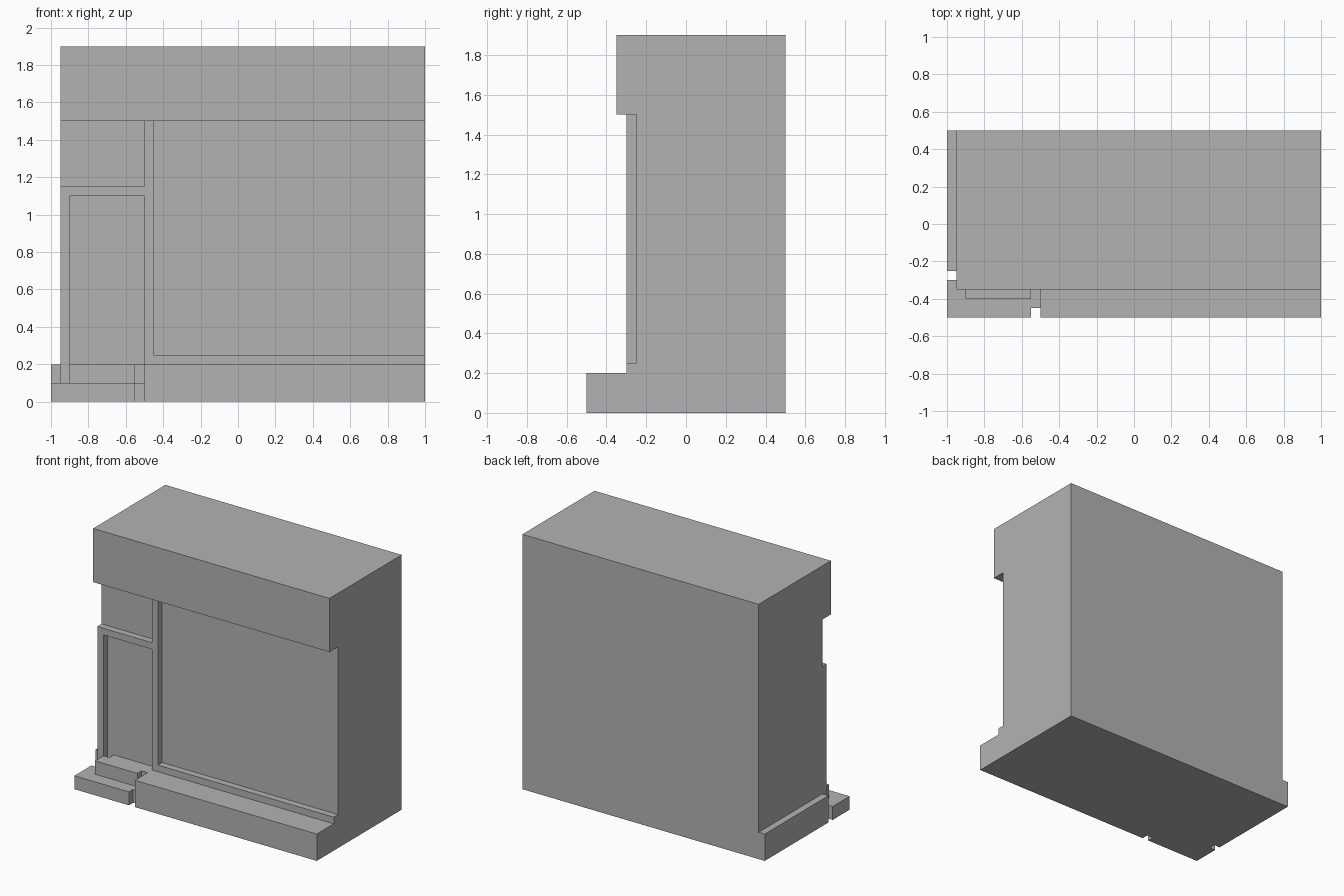
import bpy
import bmesh

default = bpy.data.objects.get("Cube")
if default:
    bpy.data.objects.remove(default, do_unlink=True)

GREY = (0.45, 0.45, 0.45, 1.0)
plaster = bpy.data.materials.new("plain grey")
plaster.use_nodes = True
plaster.diffuse_color = GREY
plaster.node_tree.nodes["Principled BSDF"].inputs["Base Color"].default_value = GREY

# How a 2D outline plus a depth maps to space, by extrusion axis
PLACE = {
    "x": lambda a, b, d: (d, a, b),
    "y": lambda a, b, d: (a, d, b),
    "z": lambda a, b, d: (a, b, d),
}


def prism(name, outline, axis, low, high):
    """Extrude a closed outline along one axis."""
    place = PLACE[axis]
    bm = bmesh.new()
    ends = [[bm.verts.new(place(a, b, d)) for a, b in outline] for d in (low, high)]
    for ring in ends:
        bm.faces.new(ring)
    count = len(outline)
    for i in range(count):
        j = (i + 1) % count
        bm.faces.new((ends[0][i], ends[0][j], ends[1][j], ends[1][i]))
    bmesh.ops.recalc_face_normals(bm, faces=bm.faces)
    mesh = bpy.data.meshes.new(name)
    bm.to_mesh(mesh)
    bm.free()
    mesh.materials.append(plaster)
    obj = bpy.data.objects.new(name, mesh)
    bpy.context.collection.objects.link(obj)
    return obj


def step(name, left, front, back_left, bottom, top):
    """Step slab with a small notch at the right front and left back corners."""
    n, right, back = 0.05, -0.5, -0.25
    outline = [(left, front), (right - n, front), (right - n, front + n),
               (right, front + n), (right, back), (back_left, back),
               (back_left, back - n), (left, back - n)]
    return prism(name, outline, "z", bottom, top)


# Building block with the overhanging fascia
prism("building_body", [(-0.25, 0), (0.5, 0), (0.5, 1.9), (-0.35, 1.9),
                        (-0.35, 1.5), (-0.25, 1.5)], "x", -0.95, 1)

# Base course along the side wall
prism("side_plinth", [(-0.25, 0), (0.5, 0), (0.5, 0.2), (-0.25, 0.2)],
      "x", -1, -0.95)

# Front base course with the window sill
prism("front_plinth", [(-0.5, 0), (-0.25, 0), (-0.25, 0.25), (-0.3, 0.25),
                       (-0.3, 0.2), (-0.5, 0.2)], "x", -0.5, 1)

# Post between the window and the door
prism("window_post", [(-0.5, 0.25), (-0.45, 0.25), (-0.45, 1.5), (-0.5, 1.5)],
      "y", -0.3, -0.25)

# Door jamb and lintel
prism("door_frame", [(-0.95, 0.1), (-0.9, 0.1), (-0.9, 1.1), (-0.5, 1.1),
                     (-0.5, 1.15), (-0.95, 1.15)], "y", -0.3, -0.25)

# Two entrance steps
step("lower_step", -1, -0.5, -0.95, 0, 0.1)
step("upper_step", -0.9, -0.4, -0.85, 0.1, 0.2)
